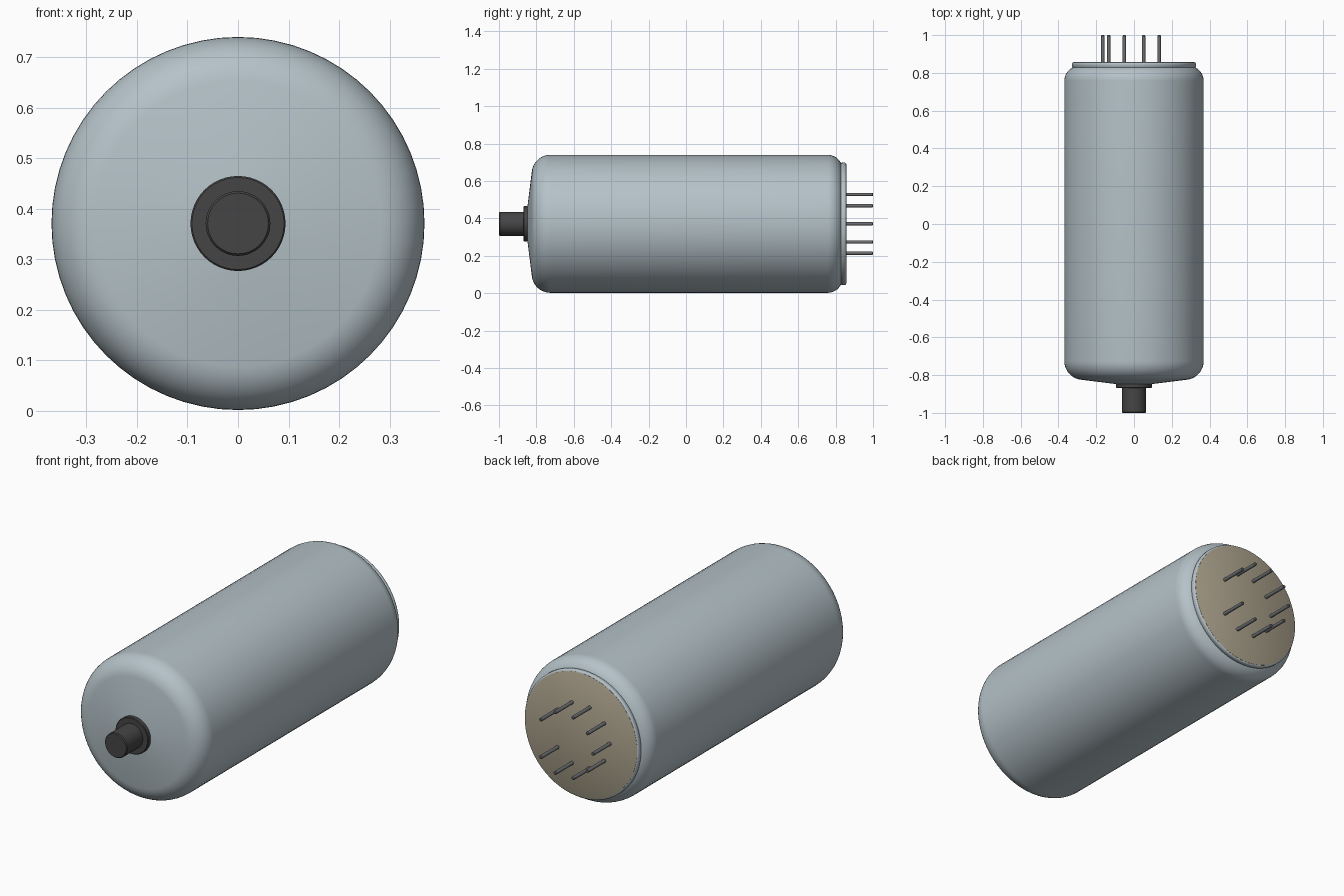
import bpy, bmesh, math

cube = bpy.data.objects.get("Cube")
if cube:
    bpy.data.objects.remove(cube, do_unlink=True)

AXIS_Z = 0.371   # height of the tube's long axis


def material(name, rgb):
    m = bpy.data.materials.new(name)
    m.use_nodes = True
    m.diffuse_color = (*rgb, 1)
    m.node_tree.nodes["Principled BSDF"].inputs["Base Color"].default_value = (*rgb, 1)
    return m


shell_mat = material("pale blue grey", (0.46, 0.54, 0.58))
tan_mat = material("tan", (0.42, 0.37, 0.27))
dark_mat = material("charcoal", (0.06, 0.06, 0.06))
pin_mat = material("pin grey", (0.15, 0.155, 0.165))


def lathe(name, profile, mat, segments=64, x=0.0, z=AXIS_Z):
    """Spin (radius, y) points round the y axis; zero radii close the ends."""
    bm = bmesh.new()
    verts = [bm.verts.new((r, y, 0)) for r, y in profile]
    edges = [bm.edges.new(pair) for pair in zip(verts, verts[1:])]
    bmesh.ops.spin(bm, geom=verts + edges, cent=(0, 0, 0), axis=(0, 1, 0),
                   angle=2 * math.pi, steps=segments)
    bmesh.ops.remove_doubles(bm, verts=bm.verts, dist=1e-5)
    bmesh.ops.recalc_face_normals(bm, faces=bm.faces)
    mesh = bpy.data.meshes.new(name)
    bm.to_mesh(mesh)
    bm.free()
    mesh.materials.append(mat)
    ob = bpy.data.objects.new(name, mesh)
    ob.location = (x, 0, z)
    bpy.context.collection.objects.link(ob)
    bpy.ops.object.select_all(action="DESELECT")
    ob.select_set(True)
    bpy.context.view_layer.objects.active = ob
    bpy.ops.object.shade_smooth_by_angle(angle=math.radians(35))
    return ob


def arc(cr, cy, rad, a0, a1, n=10):
    """Profile points on a circle; 0 degrees is outward, 90 is towards the back."""
    return [(cr + rad * math.cos(math.radians(a0 + (a1 - a0) * i / n)),
             cy + rad * math.sin(math.radians(a0 + (a1 - a0) * i / n)))
            for i in range(n + 1)]


# Main shell: shallow cone at the front, rounded shoulders, open step at the back
lathe("shell",
      [(0, -0.855), (0.09, -0.848)]
      + arc(0.269, -0.725, 0.1, -82, 0)
      + arc(0.289, 0.757, 0.08, 0, 80)
      + [(0.29, 0.837), (0, 0.837)], shell_mat)

# Rolled rim round the back end
lathe("base_rim",
      [(0, 0.82), (0.318, 0.82), (0.328, 0.835)]
      + arc(0.318, 0.846, 0.01, 0, 75, 5) + [(0, 0.8555)], shell_mat)

# Tan base plate carrying the pins
lathe("base_plate", [(0, 0.85), (0.32, 0.85), (0.32, 0.8565), (0.317, 0.858), (0, 0.858)],
      tan_mat)

# Front terminal: collar and post
lathe("terminal_collar", [(0, -0.84), (0.094, -0.84), (0.094, -0.866),
                          (0.091, -0.869), (0, -0.869)], dark_mat, 48)
lathe("terminal_post", [(0, -0.86), (0.064, -0.86), (0.064, -0.995),
                        (0.060, -1.0), (0, -1.0)], dark_mat, 48)

# Nine pins on a ring of ten places, with the +x place left empty
for k in range(1, 10):
    a = math.radians(36 * k)
    lathe(f"pin_{k}", [(0, 0.84), (0.009, 0.84), (0.009, 0.996), (0.006, 1.0), (0, 1.0)],
          pin_mat, 16, 0.165 * math.cos(a), AXIS_Z + 0.165 * math.sin(a))
